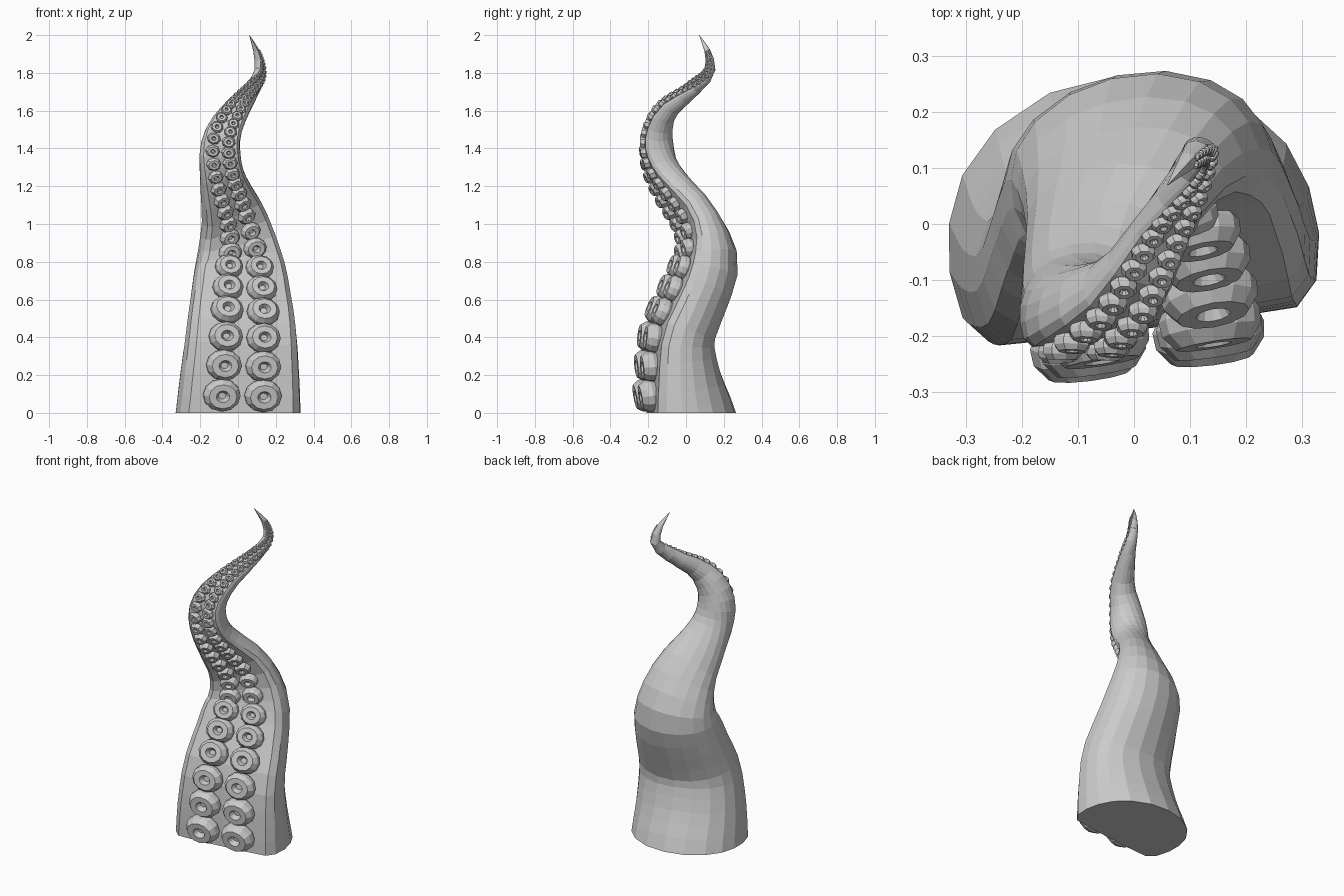
import bpy, bmesh, math
from mathutils import Vector

if "Cube" in bpy.data.objects:
    bpy.data.objects.remove(bpy.data.objects["Cube"])

# Spine keys: z, centre x, centre y, half width, half depth, facing angle (deg from -y to +x), sucker radius
KEYS = [
    (-0.2, -0.02, 0.08, 0.345, 0.235, 6, 0.107),
    (0.0, -0.008, 0.033, 0.333, 0.222, 6, 0.104),
    (0.2, 0.0, -0.003, 0.318, 0.185, 8, 0.098),
    (0.4, 0.008, -0.008, 0.297, 0.158, 9, 0.091),
    (0.6, 0.005, 0.07, 0.268, 0.148, 11, 0.083),
    (0.8, -0.004, 0.133, 0.235, 0.14, 13, 0.07),
    (1.0, -0.03, 0.08, 0.19, 0.095, 16, 0.053),
    (1.2, -0.08, -0.058, 0.133, 0.08, 14, 0.045),
    (1.3, -0.095, -0.117, 0.114, 0.077, 10, 0.041),
    (1.4, -0.095, -0.141, 0.107, 0.077, 3, 0.038),
    (1.5, -0.067, -0.137, 0.091, 0.067, -7, 0.034),
    (1.6, -0.005, -0.093, 0.068, 0.05, -16, 0.027),
    (1.7, 0.065, 0.03, 0.046, 0.034, -5, 0.02),
    (1.8, 0.11, 0.125, 0.03, 0.026, 50, 0.013),
    (1.9, 0.1, 0.12, 0.018, 0.017, 80, 0.008),
    (2.0, 0.06, 0.07, 0.001, 0.001, 85, 0.004),
]
# Right half of the D-shaped section, from flat front (+v) round to the back
HALF = [(0.4, 1), (0.84, 0.97), (0.96, 0.76), (1, 0.38), (0.97, 0),
        (0.87, -0.36), (0.67, -0.68), (0.36, -0.92)]
SECTION = [(0, 1)] + HALF + [(0, -1)] + [(-u, v) for u, v in reversed(HALF)]
# Sucker lathe profile: radius, height
CUP = [(0.75, -0.3), (1.0, 0.15), (0.97, 0.45), (0.74, 0.74), (0.36, 0.74), (0.2, 0.42)]


def sample(z):
    """Smooth interpolation of the spine keys at height z."""
    n = len(KEYS)
    i = max(0, min(n - 2, sum(k[0] <= z for k in KEYS) - 1))
    a, b = KEYS[i], KEYS[i + 1]
    p, q = KEYS[max(i - 1, 0)], KEYS[min(i + 2, n - 1)]
    h = b[0] - a[0]
    t = (z - a[0]) / h
    out = []
    for c in range(1, 7):
        ma = (b[c] - p[c]) / (b[0] - p[0]) * h
        mb = (q[c] - a[c]) / (q[0] - a[0]) * h
        out.append((2*t**3 - 3*t**2 + 1) * a[c] + (t**3 - 2*t**2 + t) * ma
                   + (3*t**2 - 2*t**3) * b[c] + (t**3 - t**2) * mb)
    return out


def frame(z):
    """Centre, sideways axis, front axis, half width, half depth, sucker radius."""
    x, y, w, d, az, r = sample(z)
    lo, hi = max(z - 0.02, -0.2), min(z + 0.02, 2.0)
    s0, s1 = sample(lo), sample(hi)
    tan = Vector((s1[0] - s0[0], s1[1] - s0[1], hi - lo)).normalized()
    az = math.radians(az)
    front = Vector((math.sin(az), -math.cos(az), 0))
    front = (front - tan * front.dot(tan)).normalized()
    side = tan.cross(front)
    return Vector((x, y, z)), side, front, w, d, r


def finish(bm, name):
    bmesh.ops.recalc_face_normals(bm, faces=bm.faces)
    me = bpy.data.meshes.new(name)
    bm.to_mesh(me)
    bm.free()
    ob = bpy.data.objects.new(name, me)
    bpy.context.collection.objects.link(ob)
    return ob


def bridge(bm, a, b):
    n = len(a)
    for i in range(n):
        bm.faces.new((a[i], a[(i + 1) % n], b[(i + 1) % n], b[i]))


def add_sucker(bm, base, side, up, front, r, sides):
    prev = None
    for pr, ph in CUP:
        ring = []
        for k in range(sides):
            a = 2 * math.pi * k / sides
            co = base + (side * math.cos(a) + up * math.sin(a) * 0.87) * (pr * r) + front * (ph * r)
            co.z = max(co.z, 0)
            ring.append(bm.verts.new(co))
        if prev:
            bridge(bm, prev, ring)
        else:
            bm.faces.new(ring)
        prev = ring
    bm.faces.new(prev)


# Arm: D-shaped rings lofted up the spine, cut flat at the ground
bm = bmesh.new()
prev = None
heights = [-0.2 + 0.08 * i for i in range(18)] + [1.22 + 0.05 * i for i in range(15)] + [1.96, 2.0]
for z in heights:
    c, side, front, w, d, r = frame(z)
    ring = [bm.verts.new(c + side * (u * w) + front * (v * d)) for u, v in SECTION]
    if prev:
        bridge(bm, prev, ring)
    else:
        bm.faces.new(ring)
    prev = ring
bm.faces.new(prev)
bmesh.ops.bisect_plane(bm, geom=bm.verts[:] + bm.edges[:] + bm.faces[:],
                       plane_co=(0, 0, 0), plane_no=(0, 0, 1), clear_inner=True)
bmesh.ops.holes_fill(bm, edges=[e for e in bm.edges if e.is_boundary], sides=0)
finish(bm, "tentacle_arm")

# Suckers: two rows of cups spaced evenly along the flat front, shrinking with the arm
bm = bmesh.new()
z, last = 0.0, None
while z < 1.92:
    c, side, front, w, d, r = frame(z)
    mid = c + front * d * 0.98
    if mid.z > 0.095 and (last is None or (mid - last).length >= 1.6 * r):
        last = mid
        for s in (-1, 1):
            add_sucker(bm, mid + side * (s * r * 1.1), side, front.cross(side), front, r,
                       12 if z < 1.0 else 8)
    z += 0.002
finish(bm, "suckers")
